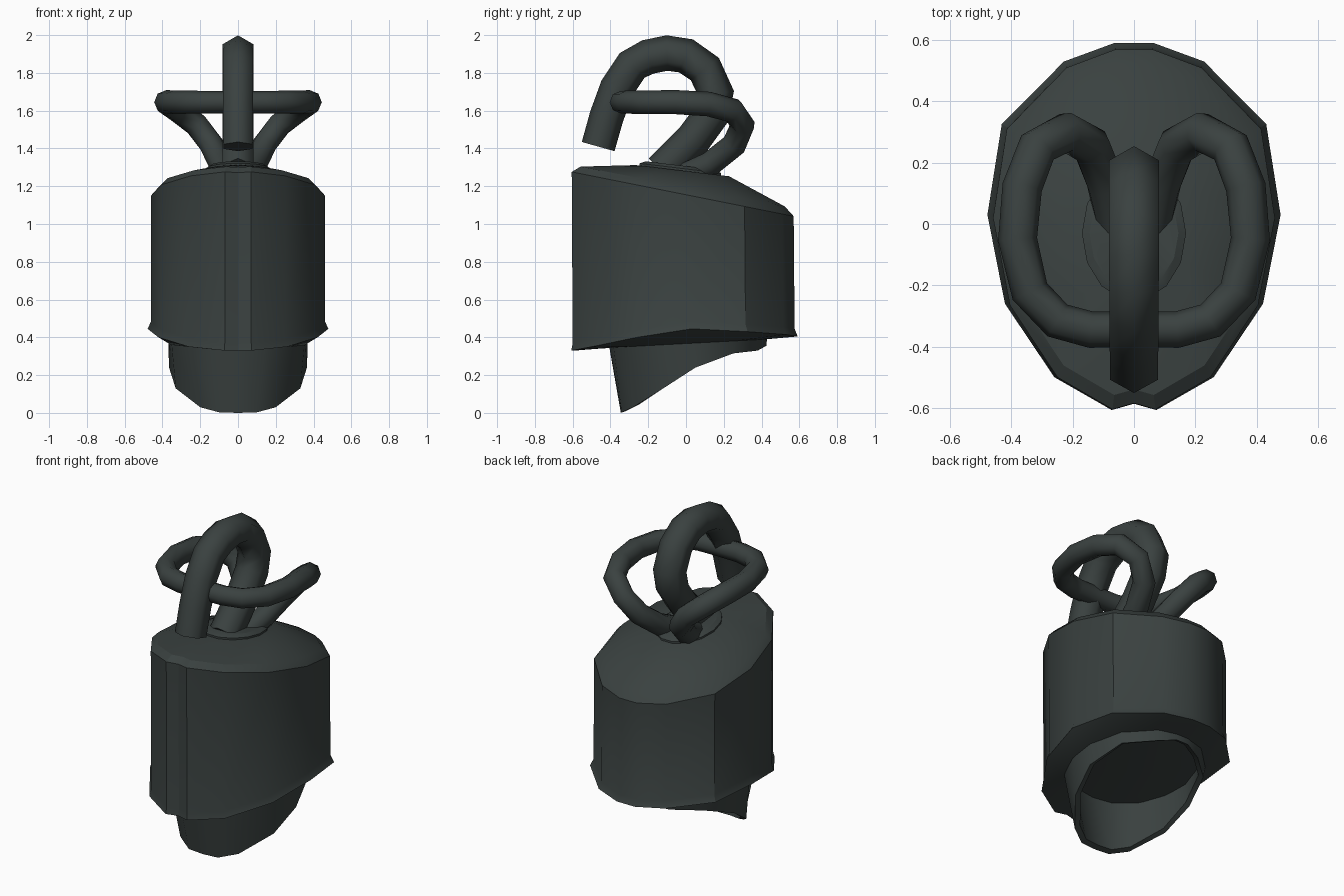
import bpy, bmesh, math
from mathutils import Vector

if "Cube" in bpy.data.objects:
    bpy.data.objects.remove(bpy.data.objects["Cube"])

metal = bpy.data.materials.new("dark_metal")
metal.diffuse_color = (0.042, 0.053, 0.051, 1)
metal.use_nodes = True
metal.node_tree.nodes["Principled BSDF"].inputs["Base Color"].default_value = metal.diffuse_color


def finish(bm, name, angle):
    bmesh.ops.recalc_face_normals(bm, faces=bm.faces)
    mesh = bpy.data.meshes.new(name)
    bm.to_mesh(mesh)
    bm.free()
    mesh.materials.append(metal)
    ob = bpy.data.objects.new(name, mesh)
    bpy.context.collection.objects.link(ob)
    bpy.ops.object.select_all(action='DESELECT')
    ob.select_set(True)
    bpy.context.view_layer.objects.active = ob
    bpy.ops.object.shade_smooth_by_angle(angle=math.radians(angle))
    return ob


def mirrored(half):
    """Close a half outline running from front to back into a full ring."""
    return half + [(-p[0], *p[1:]) for p in half[-2:0:-1]]


def loft(rings, name, angle, caps=(True, True)):
    bm = bmesh.new()
    vs = [[bm.verts.new(p) for p in r] for r in rings]
    n = len(vs[0])
    for a, b in zip(vs, vs[1:]):
        for i in range(n):
            j = (i + 1) % n
            bm.faces.new((a[i], a[j], b[j], b[i]))
    for use, ring in zip(caps, (vs[0], vs[-1])):
        if use:
            bm.faces.new(ring)
    return finish(bm, name, angle)


def tube(path, radii, sides, first_up, name, caps, angle=65):
    """Sweep a regular polygon along a path without twisting."""
    pts = [Vector(p) for p in path]
    up, rings = Vector(first_up), []
    for i, p in enumerate(pts):
        t = (pts[min(i + 1, len(pts) - 1)] - pts[max(i - 1, 0)]).normalized()
        up = (up - t * up.dot(t)).normalized()
        side = t.cross(up)
        r = radii[0] + (radii[1] - radii[0]) * min(1, 2 * i / len(pts))
        rings.append([p + r * (up * math.cos(a) + side * math.sin(a))
                      for a in (2 * math.pi * k / sides for k in range(sides))])
    return loft(rings, name, angle, caps)


# drum: egg-shaped outline with a small notch at the front
body = mirrored([(0, -.585), (.07, -.605), (.25, -.50), (.405, -.265),
                 (.46, .02), (.415, .31), (.22, .51), (.06, .57), (0, .57)])
flare_z = [z for (z,) in [(v,) for v in (.33, .33, .35, .40, .445, .43, .415, .405, .405)]]
flare_z = flare_z + flare_z[-2:0:-1]
cup_top = mirrored([(0, -.415), (.15, -.39), (.28, -.29), (.355, -.12),
                    (.37, .06), (.31, .26), (.16, .40), (.04, .43), (0, .43)])


def ring(scale, height, yoff=-.02):
    return [(x * scale, (y - yoff) * scale + yoff, height((y - yoff) * scale + yoff))
            for x, y in body]


under = [(x, y, .367 + .054 * y) for x, y in cup_top]
flare = [(x * 1.04, y * 1.02 + .01, z) for (x, y), z in zip(body, flare_z)]
wall = [(x, y + .005, z + .04) for (x, y), z in zip(body, flare_z)]
loft([under, flare, wall,
      ring(1, lambda y: 1.155 - .2 * y),
      ring(.92, lambda y: 1.195 - .195 * y),
      ring(.42, lambda y: 1.28 - .12 * y)], "drum", 30)

# neck plate: tilted low disc at the foot of the tubes
disc = [(math.cos(a), math.sin(a)) for a in (2 * math.pi * k / 14 for k in range(14))]
loft([[(x * s, -.03 + y * s * 1.3, z - .12 * y * s * 1.3) for x, y in disc]
      for s, z in ((.17, 1.24), (.17, 1.295), (.145, 1.31))], "neck_plate", 30)

# hollow cup: slanted open skirt under the drum
lip = mirrored([(0, -.345, 0), (.10, -.34, .003), (.20, -.28, .03), (.33, -.12, .13),
                (.365, .05, .24), (.30, .25, .315), (.15, .38, .33),
                (.04, .425, .355), (0, .425, .355)])
outer = [(x, y, .40) for x, y in cup_top]
inner_lip = [(x * .92, y * .92 + .005, z + .012) for x, y, z in lip]
inner = [(x * .9, y * .9, .40) for x, y, z in outer]
loft([outer, lip, inner_lip, inner, outer], "cup", 40, (False, False))

# hook: six-sided tube bending forward over the drum
hook = [(-.465, 1.41), (-.42, 1.57), (-.365, 1.72), (-.285, 1.84), (-.20, 1.885),
        (-.10, 1.905), (0, 1.89), (.10, 1.82), (.16, 1.69), (.135, 1.58),
        (.04, 1.45), (-.10, 1.31), (-.13, 1.28)]
tube([(0, y, z) for y, z in hook], (.09, .095), 6, (0, -1, 0), "hook", (True, True))

# heart-shaped loop: one half mirrored across x
loop = tube([(0, -.345, 1.645), (.14, -.345, 1.645), (.25, -.315, 1.645), (.34, -.22, 1.645),
             (.38, -.05, 1.645), (.365, .12, 1.635), (.315, .25, 1.60), (.22, .30, 1.525),
             (.14, .255, 1.42), (.09, .13, 1.32), (.06, 0, 1.26)],
            (.058, .066), 8, (0, 0, 1), "heart_loop", (False, True))
mirror = loop.modifiers.new("mirror", 'MIRROR')
mirror.use_axis[0] = True
